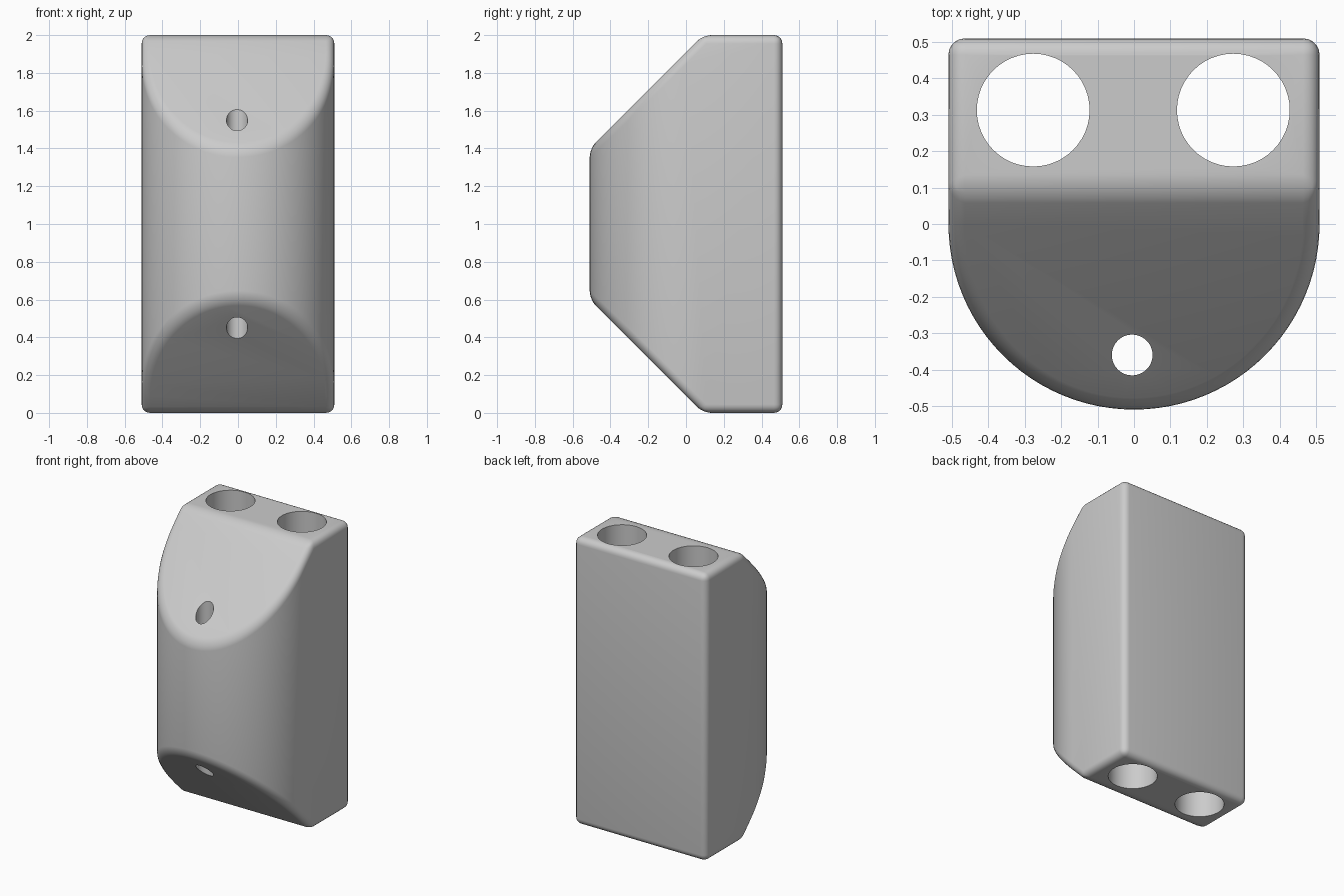
import bpy, bmesh, math
from mathutils import Vector

if "Cube" in bpy.data.objects:
    bpy.data.objects.remove(bpy.data.objects["Cube"])

R = 0.51      # half width / front radius
H = 2.0

grey = bpy.data.materials.new("light_grey")
grey.diffuse_color = (0.6, 0.6, 0.6, 1)
grey.use_nodes = True
grey.node_tree.nodes["Principled BSDF"].inputs["Base Color"].default_value = grey.diffuse_color

# body: U-shaped plan, extruded upward
bm = bmesh.new()
N = 48
pts = [(R, R), (-R, R)]
pts += [(-R * math.cos(math.pi * i / N), -R * math.sin(math.pi * i / N)) for i in range(N + 1)]
face = bm.faces.new([bm.verts.new((x, y, 0)) for x, y in pts])
up = bmesh.ops.extrude_face_region(bm, geom=[face])
bmesh.ops.translate(bm, vec=(0, 0, H), verts=[v for v in up["geom"] if isinstance(v, bmesh.types.BMVert)])

# 45 degree slopes at the top and bottom of the front
for s in (1, -1):
    cut = bmesh.ops.bisect_plane(
        bm, geom=bm.verts[:] + bm.edges[:] + bm.faces[:], dist=1e-5,
        plane_co=Vector((0, 0.09, H / 2 + s * H / 2)),
        plane_no=Vector((0, -1, s)).normalized(), clear_outer=True)
    rim = [e for e in cut["geom_cut"] if isinstance(e, bmesh.types.BMEdge)]
    bmesh.ops.contextual_create(bm, geom=rim)
bmesh.ops.recalc_face_normals(bm, faces=bm.faces[:])

mesh = bpy.data.meshes.new("body")
bm.to_mesh(mesh)
bm.free()
mesh.materials.append(grey)
body = bpy.data.objects.new("body", mesh)
bpy.context.collection.objects.link(body)

# soft rounded edges
bev = body.modifiers.new("round_edges", 'BEVEL')
bev.width = 0.045
bev.segments = 5
bev.limit_method = 'ANGLE'
bev.angle_limit = math.radians(25)

# vertical through holes
cutters = []
for name, x, y, r in (("left_hole", -0.277, 0.313, 0.155),
                      ("right_hole", 0.273, 0.313, 0.155),
                      ("front_hole", -0.005, -0.36, 0.056)):
    bpy.ops.mesh.primitive_cylinder_add(vertices=48, radius=r, depth=H + 0.4, location=(x, y, H / 2))
    c = bpy.context.object
    c.name = name + "_cutter"
    c.data.materials.append(grey)
    c.hide_render = True
    cutters.append(c)
    m = body.modifiers.new(name, 'BOOLEAN')
    m.operation = 'DIFFERENCE'
    m.solver = 'EXACT'
    m.object = c

# bake the modifiers and drop the cutters
bpy.context.view_layer.update()
done = bpy.data.meshes.new_from_object(body.evaluated_get(bpy.context.evaluated_depsgraph_get()))
body.modifiers.clear()
body.data = done
for c in cutters:
    bpy.data.objects.remove(c)

bpy.ops.object.select_all(action='DESELECT')
body.select_set(True)
bpy.context.view_layer.objects.active = body
bpy.ops.object.shade_smooth_by_angle(angle=math.radians(35))
